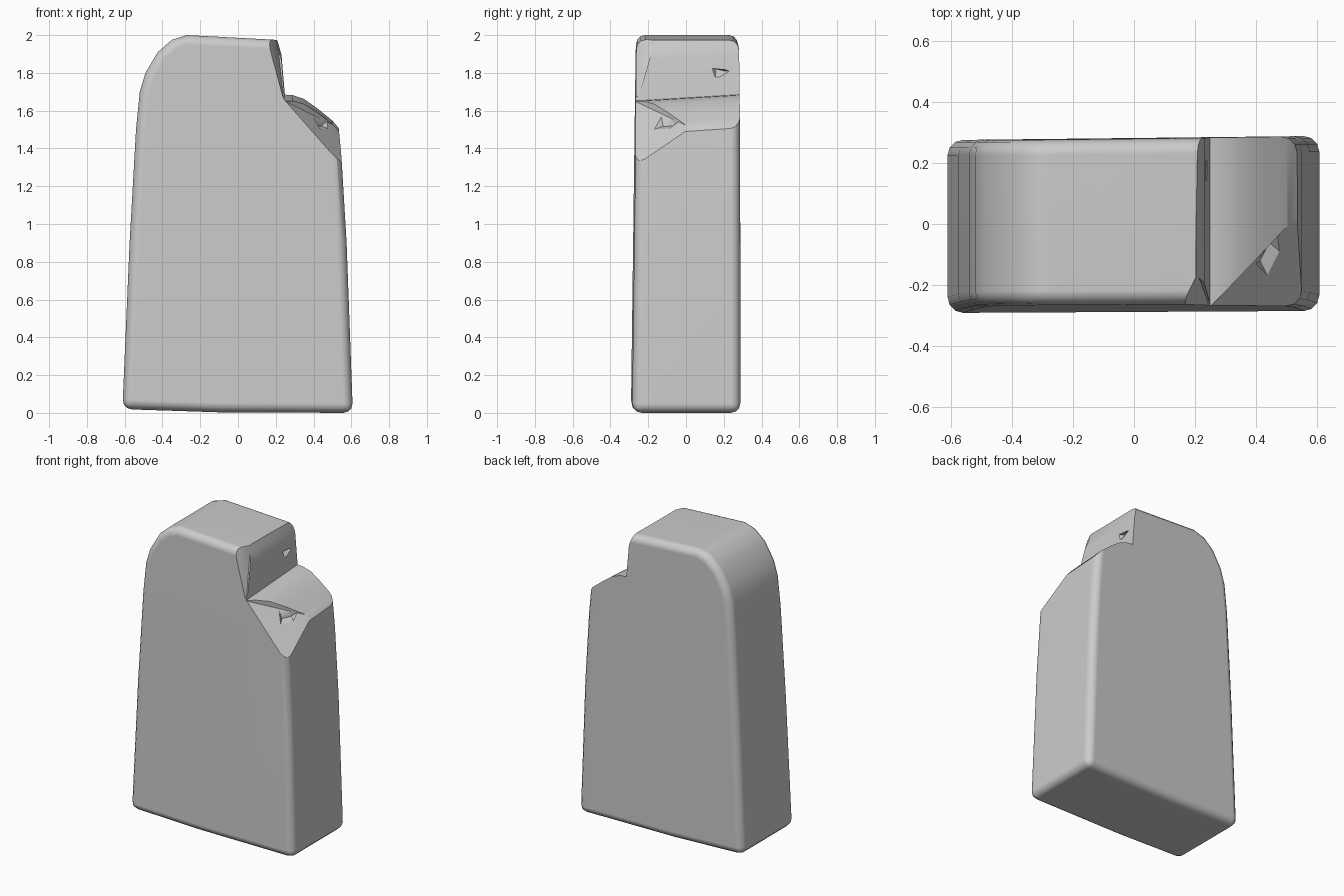
import bpy, bmesh
from mathutils import Vector

if "Cube" in bpy.data.objects:
    bpy.data.objects.remove(bpy.data.objects["Cube"])


def make_object(name, bm):
    bmesh.ops.recalc_face_normals(bm, faces=bm.faces[:])
    mesh = bpy.data.meshes.new(name)
    bm.to_mesh(mesh)
    bm.free()
    ob = bpy.data.objects.new(name, mesh)
    bpy.context.collection.objects.link(ob)
    return ob


def prism(profile, y0, y1):
    bm = bmesh.new()
    face = bm.faces.new([bm.verts.new((x, y0, z)) for x, z in profile])
    ext = bmesh.ops.extrude_face_region(bm, geom=[face])
    for v in ext["geom"]:
        if isinstance(v, bmesh.types.BMVert):
            v.co.y = y1
    bmesh.ops.recalc_face_normals(bm, faces=bm.faces[:])
    return bm


def hull(name, points):
    bm = bmesh.new()
    for p in points:
        bm.verts.new(p)
    bmesh.ops.convex_hull(bm, input=bm.verts[:])
    return make_object(name, bm)


def cut(target, cutter):
    mod = target.modifiers.new("cut", "BOOLEAN")
    mod.operation = "DIFFERENCE"
    mod.solver = "EXACT"
    mod.object = cutter
    cutter.hide_render = True
    bpy.context.view_layer.objects.active = target
    bpy.ops.object.modifier_apply(modifier=mod.name)
    bpy.data.objects.remove(cutter, do_unlink=True)


# Tapered slab with a rounded head and softened edges
side = [(-0.612, 0.02), (-0.574, 0.9), (-0.54, 1.5), (-0.52, 1.7),
        (-0.49, 1.8), (-0.425, 1.91), (-0.35, 1.975), (-0.27, 2.0)]
right = [(0.2, 1.975), (0.35, 1.94), (0.44, 1.88), (0.5, 1.76),
         (0.525, 1.6), (0.548, 1.35), (0.575, 0.9), (0.608, 0.0)]
bm = prism(side + right + [(-0.1, 0.003)], -0.28, 0.28)
sharp = [e for e in bm.edges if e.calc_face_angle(0) > 0.6]
bmesh.ops.bevel(bm, geom=sharp, offset=0.05, segments=3, profile=0.5,
                affect="EDGES", clamp_overlap=True)
for v in bm.verts:
    x, y, z = v.co
    if y < 0:
        v.co.y *= 1.03 - 0.045 * z - 0.02 * x
    else:
        v.co.y *= 1.005 + 0.04 * x - 0.02 * max(0, z - 1.5)
stone = make_object("weathered_slab", bm)

# Broken-off right shoulder: steep wall and sloping ledge
bm = prism([(0.2, 2.2), (0.203, 1.975), (0.23, 1.88), (0.248, 1.668),
            (0.29, 1.665), (0.35, 1.645), (0.42, 1.595), (0.5, 1.53),
            (0.535, 1.49), (0.8, 1.3), (0.8, 2.2)], -0.5, 0.5)
for v in bm.verts:
    v.co.z += 0.06 * v.co.y
cut(stone, make_object("shoulder_cutter", bm))

# Chipped front corner of the ledge
a, b, c = Vector((0.25, -0.27, 1.65)), Vector((0.51, -0.23, 1.38)), Vector((0.53, 0.02, 1.51))
n = (b - a).cross(c - a).normalized()


def on_chip(x, y, h):
    z = a.z - (n.x * (x - a.x) + n.y * (y - a.y)) / n.z
    return Vector((x, y, z)) + n * h


chip = [on_chip(x, y, 0) for x, y in [(0.25, -0.4), (0.25, -0.27), (0.53, 0.02), (0.7, 0.2), (0.7, -0.4)]]
cut(stone, hull("chip_cutter", chip + [p + Vector((0.03, 0, 0.5)) for p in chip]))

# Small gouge inside the chip
rim = [(0.38, -0.13), (0.475, -0.02), (0.485, -0.1), (0.44, -0.19)]
cut(stone, hull("gouge_cutter", [on_chip(x, y, 0.015) for x, y in rim]
                + [on_chip(0.43, -0.13, -0.025), on_chip(0.46, -0.07, -0.025)]))

# Chamfer at the front of the broken wall, and a nick at its back
cut(stone, hull("wall_chamfer_cutter", [
    (0.143, -0.27, 2.02), (0.203, -0.15, 2.02), (0.242, -0.255, 1.66),
    (0.33, -0.15, 2.02), (0.143, -0.4, 2.02), (0.242, -0.4, 1.66), (0.33, -0.4, 2.02)]))
cut(stone, hull("nick_cutter", [
    (0.29, 0.1, 1.83), (0.29, 0.3, 1.81), (0.27, 0.15, 1.74),
    (0.205, 0.16, 1.82), (0.215, 0.2, 1.81)]))

# Smooth shading with crisp breaks
bpy.ops.object.select_all(action="DESELECT")
stone.select_set(True)
bpy.context.view_layer.objects.active = stone
bpy.ops.object.shade_smooth_by_angle(angle=0.6)
wn = stone.modifiers.new("face_normals", "WEIGHTED_NORMAL")
wn.keep_sharp = True
